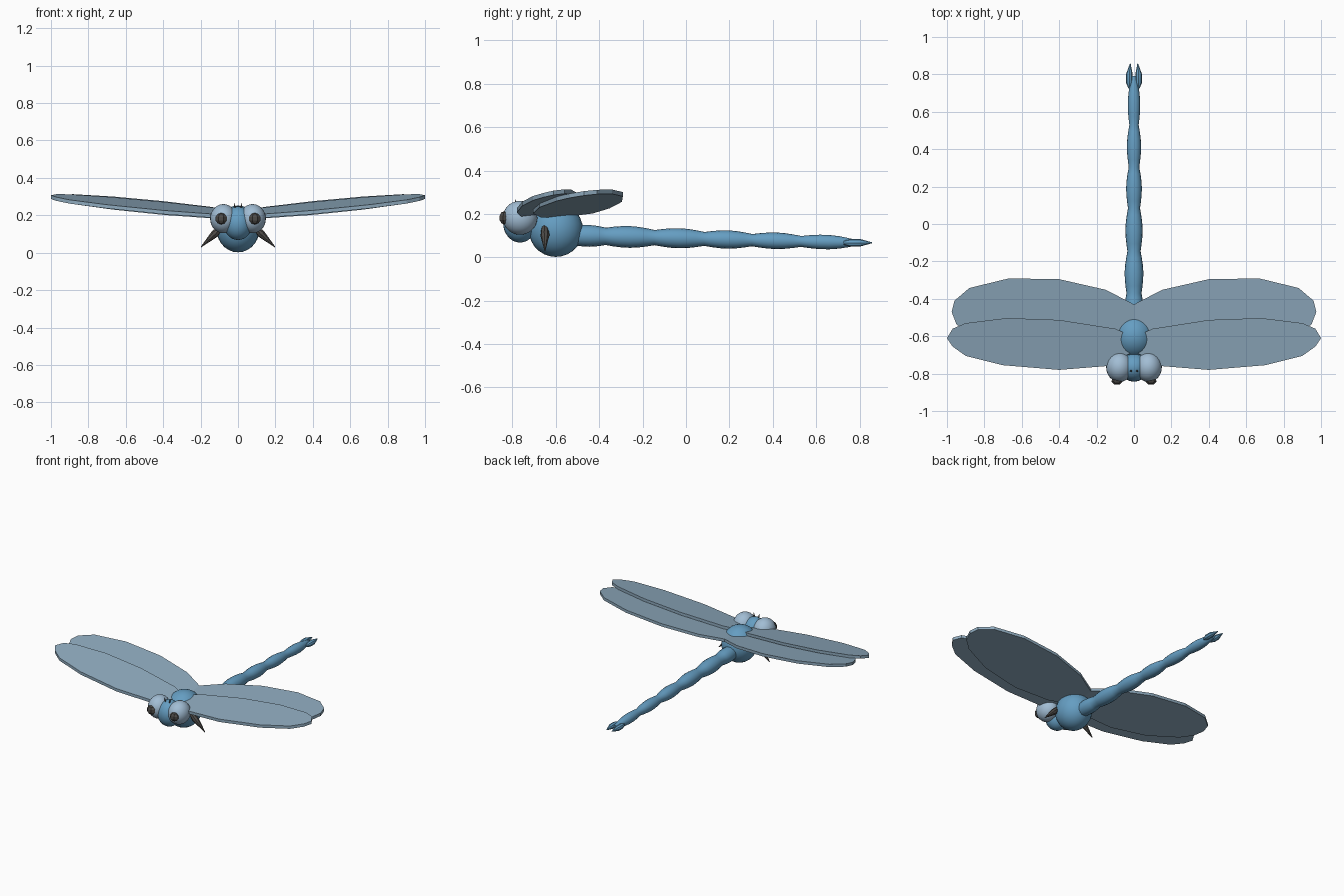
import bpy, bmesh, math
from mathutils import Vector

if "Cube" in bpy.data.objects:
    bpy.data.objects.remove(bpy.data.objects["Cube"])


def material(name, rgb):
    m = bpy.data.materials.new(name)
    m.diffuse_color = (*rgb, 1)
    m.use_nodes = True
    m.node_tree.nodes["Principled BSDF"].inputs["Base Color"].default_value = m.diffuse_color
    return m


BLUE = material("body_blue", (0.13, 0.34, 0.54))
PALE = material("eye_pale_blue", (0.36, 0.51, 0.66))
WING = material("wing_grey_blue", (0.27, 0.40, 0.51))
DARK = material("dark_grey", (0.075, 0.07, 0.065))


def finish(name, bm, mat, smooth=True):
    bmesh.ops.recalc_face_normals(bm, faces=bm.faces[:])
    me = bpy.data.meshes.new(name)
    bm.to_mesh(me)
    bm.free()
    me.materials.append(mat)
    ob = bpy.data.objects.new(name, me)
    bpy.context.collection.objects.link(ob)
    if smooth:
        bpy.ops.object.select_all(action='DESELECT')
        ob.select_set(True)
        bpy.context.view_layer.objects.active = ob
        bpy.ops.object.shade_smooth_by_angle(angle=math.radians(40))
    return ob


def ellipsoid(name, centre, radii, mat, seg=24, rings=14, smooth=True):
    bm = bmesh.new()
    bmesh.ops.create_uvsphere(bm, u_segments=seg, v_segments=rings, radius=1)
    for v in bm.verts:
        v.co = Vector(c + r * p for c, r, p in zip(centre, radii, v.co))
    return finish(name, bm, mat, smooth)


def spindle(name, path, mat, sides=16, smooth=True):
    """Loft of rings along a path of (point, radius)."""
    bm = bmesh.new()
    axis = (Vector(path[-1][0]) - Vector(path[0][0])).normalized()
    u = axis.orthogonal().normalized()
    w = axis.cross(u)
    rings = []
    for p, r in path:
        rings.append([bm.verts.new(Vector(p) + r * (math.cos(a) * u + math.sin(a) * w))
                      for a in (2 * math.pi * i / sides for i in range(sides))])
    for a, b in zip(rings, rings[1:]):
        for i in range(sides):
            j = (i + 1) % sides
            bm.faces.new((a[i], a[j], b[j], b[i]))
    bm.faces.new(rings[0])
    bm.faces.new(rings[-1])
    return finish(name, bm, mat, smooth)


def wing(name, outline, side, base, rise, pitch, thick=0.02):
    """Flat slab rising outwards and towards its trailing edge."""
    bm = bmesh.new()
    verts = [bm.verts.new((side * x, y, base + rise * x + pitch * (y + 0.6) - thick))
             for x, y in outline]
    face = bm.faces.new(verts)
    ext = bmesh.ops.extrude_face_region(bm, geom=[face])
    for v in ext["geom"]:
        if isinstance(v, bmesh.types.BMVert):
            v.co.z += thick
    return finish(name, bm, WING, False)


# Thorax and head
ellipsoid("thorax", (0, -0.6, 0.127), (0.115, 0.125, 0.125), BLUE)
ellipsoid("head", (0, -0.765, 0.158), (0.078, 0.078, 0.09), BLUE)

# Abdomen: bulging segments pinched at each joint
joints = [-0.52, -0.37, -0.145, 0.085, 0.305, 0.53, 0.79]
bulges = [0.050, 0.050, 0.046, 0.042, 0.038, 0.033]
pinch = [0.044, 0.040, 0.035, 0.032, 0.028, 0.025, 0.012]
path = []
for i, bulge in enumerate(bulges):
    for k in range(6):
        t = k / 6
        y = joints[i] + t * (joints[i + 1] - joints[i])
        neck = pinch[i] + t * (pinch[i + 1] - pinch[i])
        top = bulge - (pinch[i] + pinch[i + 1]) / 2
        path.append(((0, y, 0.087 - 0.026 * y), neck + top * math.sin(math.pi * t)))
path.append(((0, joints[-1], 0.067), pinch[-1]))
spindle("abdomen", path, BLUE)

front_outline = [(0, -0.68), (0.15, -0.76), (0.4, -0.78), (0.7, -0.755), (0.9, -0.705),
                 (0.97, -0.655), (1, -0.61), (0.97, -0.56), (0.9, -0.53), (0.68, -0.503),
                 (0.4, -0.513), (0.1, -0.56), (0, -0.605)]
rear_outline = [(0, -0.43), (0.15, -0.352), (0.4, -0.295), (0.67, -0.291), (0.88, -0.342),
                (0.96, -0.41), (0.975, -0.47), (0.95, -0.535), (0.88, -0.595),
                (0.67, -0.675), (0.4, -0.705), (0.15, -0.67), (0, -0.6)]

for label, s in (("left", -1), ("right", 1)):
    # Wings
    wing("front_wing_" + label, front_outline, s, 0.222, 0.087, 0.17)
    wing("rear_wing_" + label, rear_outline, s, 0.200, 0.090, 0.13)
    # Eyes with faceted pupils
    ellipsoid("eye_" + label, (s * 0.078, -0.765, 0.182), (0.071, 0.08, 0.078), PALE)
    ellipsoid("pupil_" + label, (s * 0.09, -0.837, 0.182), (0.033, 0.026, 0.031),
              DARK, 7, 5, False)
    # Short antennae
    spindle("antenna_" + label, [((s * 0.014, -0.785, 0.235), 0.006),
                                 ((s * 0.022, -0.787, 0.267), 0.001)], DARK, 6)
    # Pointed legs
    spindle("leg_" + label, [((s * 0.085, -0.65, 0.14), 0.016),
                             ((s * 0.125, -0.65, 0.10), 0.021),
                             ((s * 0.198, -0.65, 0.03), 0.002)], DARK, 8, False)
    # Tail claspers
    spindle("clasper_" + label, [((s * 0.022, 0.725, 0.067), 0.008),
                                 ((s * 0.025, 0.755, 0.067), 0.018),
                                 ((s * 0.025, 0.80, 0.067), 0.018),
                                 ((s * 0.020, 0.858, 0.067), 0.002)], BLUE, 8)
